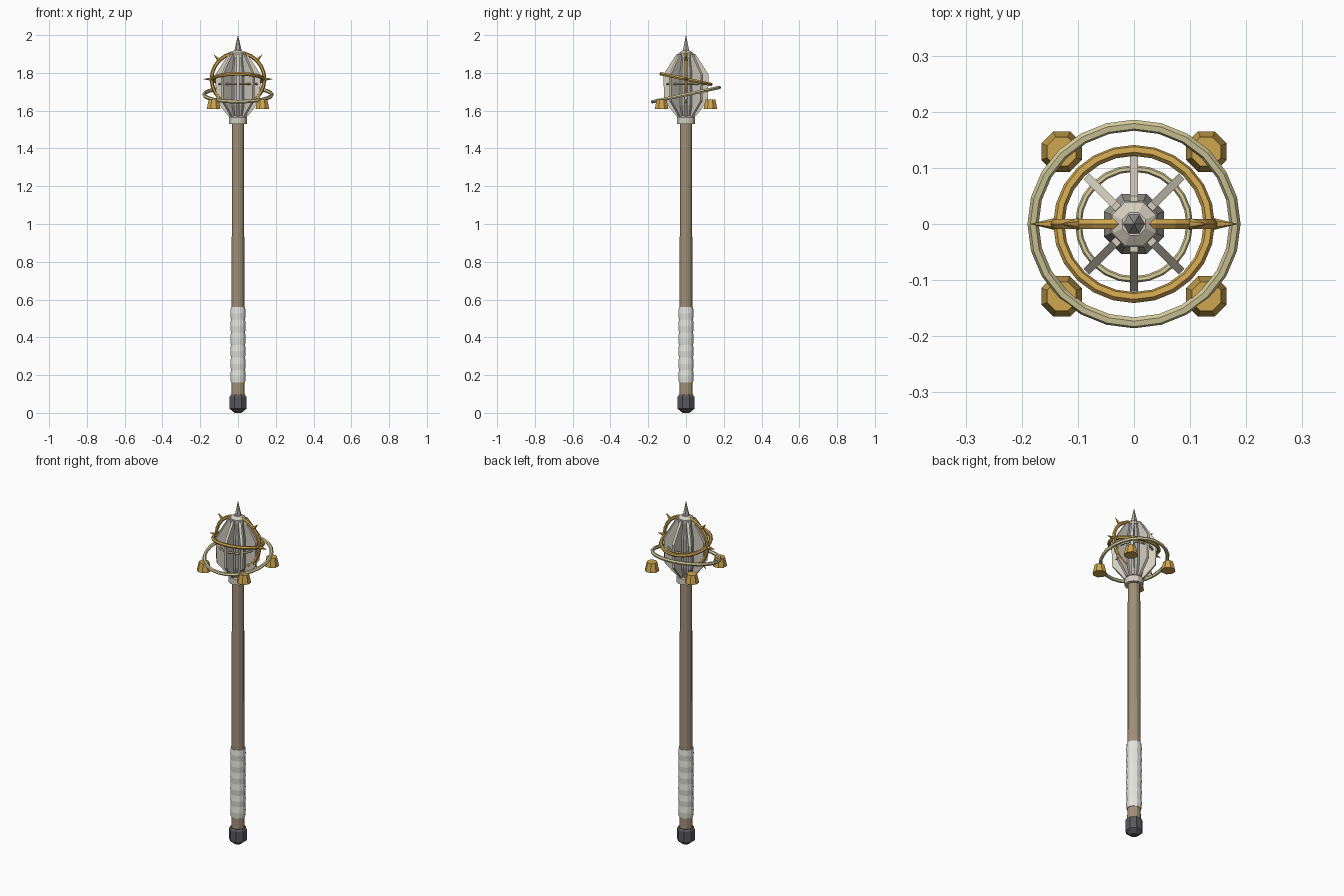
import bpy, bmesh, math
from math import pi, sin, cos
from mathutils import Matrix

if "Cube" in bpy.data.objects:
    bpy.data.objects.remove(bpy.data.objects["Cube"])


def mat(name, c):
    m = bpy.data.materials.new(name)
    m.diffuse_color = (*c, 1)
    m.use_nodes = True
    m.node_tree.nodes["Principled BSDF"].inputs["Base Color"].default_value = m.diffuse_color
    return m


WOOD = mat("wood", (0.36, 0.28, 0.19))
WRAP = mat("wrap", (0.78, 0.78, 0.74))
IRON = mat("iron", (0.10, 0.10, 0.11))
BONE = mat("bone", (0.66, 0.62, 0.53))
STEEL = mat("steel", (0.42, 0.41, 0.38))
GOLD = mat("gold", (0.62, 0.38, 0.08))
PALE = mat("pale_gold", (0.68, 0.62, 0.34))


def finish(name, bm, m):
    bmesh.ops.recalc_face_normals(bm, faces=bm.faces)
    me = bpy.data.meshes.new(name)
    bm.to_mesh(me)
    bm.free()
    me.materials.append(m)
    ob = bpy.data.objects.new(name, me)
    bpy.context.collection.objects.link(ob)
    return ob


def lathe(name, prof, n, m, loc=(0, 0, 0), turn=0.5):
    """Closed solid from (radius, z) rings with n flat sides."""
    bm = bmesh.new()
    rings = []
    for r, z in prof:
        rings.append([bm.verts.new((loc[0] + r * cos(2 * pi * (i + turn) / n),
                                    loc[1] + r * sin(2 * pi * (i + turn) / n),
                                    loc[2] + z)) for i in range(n)])
    for a, b in zip(rings, rings[1:]):
        for i in range(n):
            j = (i + 1) % n
            bm.faces.new((a[i], a[j], b[j], b[i]))
    bm.faces.new(rings[0])
    bm.faces.new(rings[-1])
    return finish(name, bm, m)


def ring(name, R, r, z, tilt, m, n=24, k=6):
    bm = bmesh.new()
    g = [[bm.verts.new(((R + r * cos(2 * pi * j / k)) * cos(2 * pi * i / n),
                        (R + r * cos(2 * pi * j / k)) * sin(2 * pi * i / n),
                        r * sin(2 * pi * j / k))) for j in range(k)] for i in range(n)]
    for i in range(n):
        for j in range(k):
            a, b = g[i], g[(i + 1) % n]
            bm.faces.new((a[j], b[j], b[(j + 1) % k], a[(j + 1) % k]))
    ob = finish(name, bm, m)
    ob.matrix_world = Matrix.Translation((0, 0, z)) @ Matrix.Rotation(tilt, 4, 'X')
    return ob


# Shaft, rippled grip and pommel
lathe("shaft", [(0.036, 0.08), (0.033, 1.55)], 12, WOOD)
grip = [(0.039 + 0.003 * (i % 2), 0.16 + 0.4 * i / 12) for i in range(13)]
lathe("grip_wrap", grip, 12, WRAP)
lathe("pommel", [(0.02, 0.0), (0.048, 0.022), (0.048, 0.085), (0.04, 0.097)], 8, IRON)

# Head: collar, core, cap and finial
lathe("collar", [(0.05, 1.53), (0.05, 1.565), (0.04, 1.575)], 12, BONE)
lathe("core", [(0.04, 1.56), (0.058, 1.63), (0.058, 1.80), (0.04, 1.90)], 8, STEEL)
lathe("cap", [(0.046, 1.885), (0.042, 1.905), (0.022, 1.918)], 8, BONE)
lathe("finial_spike", [(0.021, 1.91), (0.0005, 2.0)], 6, STEEL, turn=0)

# Eight flanges around the core
prof = [(0.03, 1.565), (0.05, 1.57), (0.115, 1.65), (0.12, 1.79), (0.05, 1.90), (0.03, 1.90)]
for i in range(8):
    bm = bmesh.new()
    R = Matrix.Rotation(i * pi / 4, 4, 'Z')
    s = [[bm.verts.new((x, y, z)) for x, z in prof] for y in (-0.0075, 0.0075)]
    bm.faces.new(s[0])
    bm.faces.new(s[1])
    for a in range(len(prof)):
        b = (a + 1) % len(prof)
        bm.faces.new((s[0][a], s[0][b], s[1][b], s[1][a]))
    bm.transform(R)
    finish(f"flange_{i + 1}", bm, BONE)

# Rings
ring("inner_ring", 0.099, 0.006, 1.74, 0, PALE)
ring("tilted_ring", 0.134, 0.01, 1.767, math.radians(-12), GOLD)
ring("outer_ring", 0.18, 0.01, 1.685, math.radians(12), PALE)
ring("upright_ring", 0.14, 0.01, 1.767, pi / 2, GOLD)

# Spikes on the upright ring
for i in (0, 1, 3, 4, 5, 7):
    ob = lathe(f"ring_spike_{i}", [(0.011, 0.14), (0.0005, 0.184)], 6, GOLD)
    ob.matrix_world = Matrix.Translation((0, 0, 1.767)) @ Matrix.Rotation(pi / 2 - i * pi / 4, 4, 'Y')

# Four hanging bells
for sx in (-1, 1):
    for sy in (-1, 1):
        lathe(f"bell_{sx}_{sy}", [(0.039, 0), (0.036, 0.015), (0.028, 0.05)], 8, GOLD,
              (sx * 0.129, sy * 0.129, 1.61))
